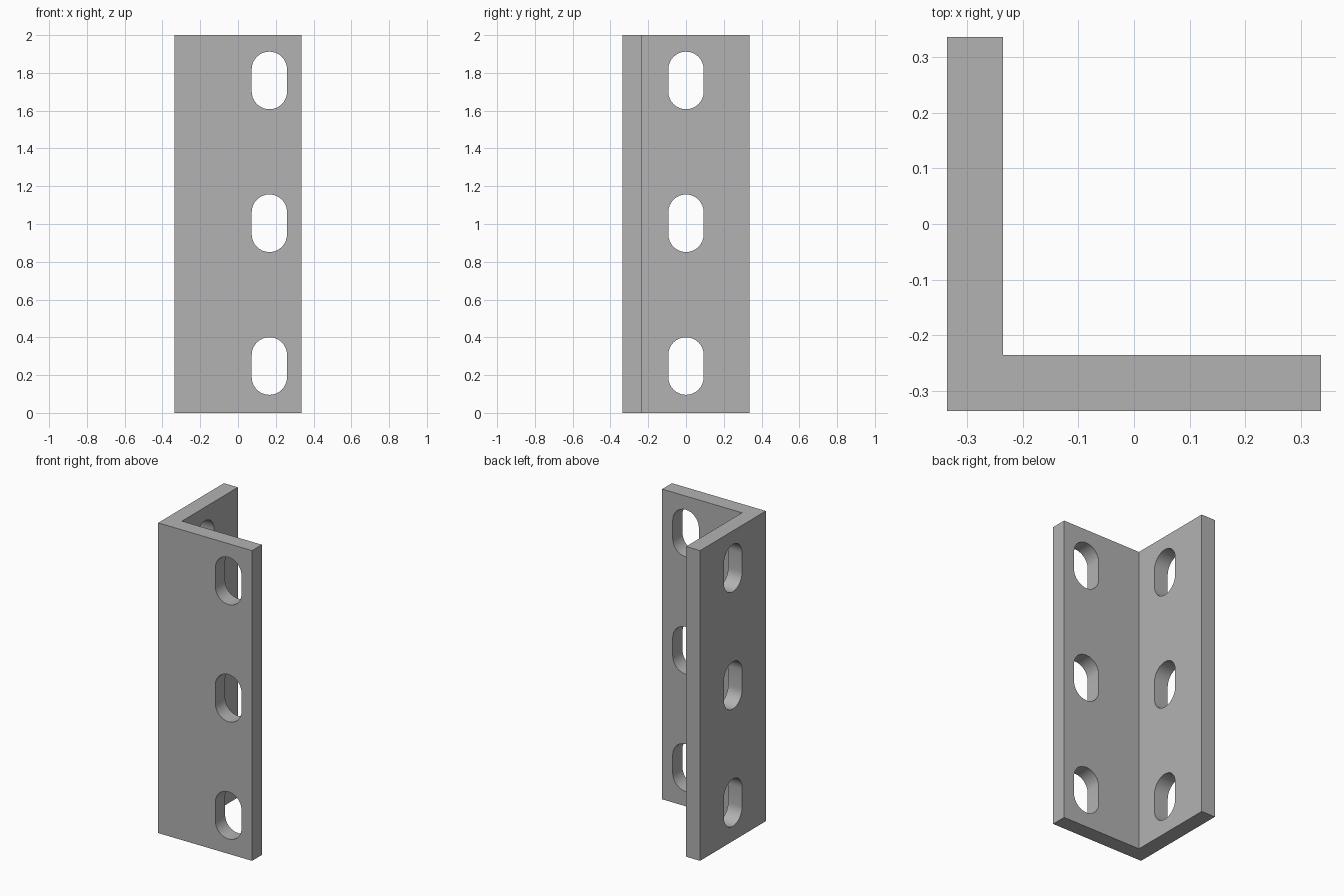
import bpy, bmesh
from math import pi, cos, sin, radians

HALF, THICK, HEIGHT = 0.335, 0.10, 2.0
SLOT_R, SLOT_STRAIGHT = 0.0935, 0.059
SLOT_HEIGHTS = [0.248 + 0.756 * i for i in range(3)]
ARC_STEPS = 16

if "Cube" in bpy.data.objects:
    bpy.data.objects.remove(bpy.data.objects["Cube"])

steel = bpy.data.materials.new("grey steel")
steel.use_nodes = True
grey = (0.448, 0.448, 0.448, 1)
steel.diffuse_color = grey
steel.node_tree.nodes["Principled BSDF"].inputs["Base Color"].default_value = grey


def add_prism(bm, points, direction):
    """Extrude a flat outline along a direction."""
    face = bm.faces.new([bm.verts.new(p) for p in points])
    result = bmesh.ops.extrude_face_region(bm, geom=[face], use_keep_orig=True)
    verts = [v for v in result["geom"] if isinstance(v, bmesh.types.BMVert)]
    bmesh.ops.translate(bm, vec=direction, verts=verts)


def make_object(name, bm):
    bmesh.ops.recalc_face_normals(bm, faces=bm.faces)
    mesh = bpy.data.meshes.new(name)
    bm.to_mesh(mesh)
    bm.free()
    mesh.materials.append(steel)
    obj = bpy.data.objects.new(name, mesh)
    bpy.context.collection.objects.link(obj)
    return obj


def slot_outline(z):
    """Upright slot with round ends, as (sideways, height) pairs."""
    outline = []
    for start, offset in ((0, SLOT_STRAIGHT), (pi, -SLOT_STRAIGHT)):
        for i in range(ARC_STEPS + 1):
            a = start + pi * i / ARC_STEPS
            outline.append((SLOT_R * cos(a), z + offset + SLOT_R * sin(a)))
    return outline


# L-shaped bar
inner = THICK - HALF
profile = [(-HALF, -HALF), (HALF, -HALF), (HALF, inner),
           (inner, inner), (inner, HALF), (-HALF, HALF)]
bm = bmesh.new()
add_prism(bm, [(x, y, 0) for x, y in profile], (0, 0, HEIGHT))
bracket = make_object("angle_bracket", bm)

# Slot cutters through the front and side flanges
start, depth = -HALF - 0.03, THICK + 0.06
bm = bmesh.new()
for z in SLOT_HEIGHTS:
    outline = slot_outline(z)
    add_prism(bm, [(0.166 + s, start, h) for s, h in outline], (0, depth, 0))
    add_prism(bm, [(start, s, h) for s, h in outline], (depth, 0, 0))
cutter = make_object("slot_cutter", bm)
cutter.hide_render = True

# Cut the slots, then drop the cutter
cut = bracket.modifiers.new("slots", "BOOLEAN")
cut.operation = "DIFFERENCE"
cut.solver = "EXACT"
cut.object = cutter
bpy.ops.object.select_all(action="DESELECT")
bracket.select_set(True)
bpy.context.view_layer.objects.active = bracket
bpy.ops.object.modifier_apply(modifier=cut.name)
bpy.data.objects.remove(cutter)
bpy.ops.object.shade_smooth_by_angle(angle=radians(30))
